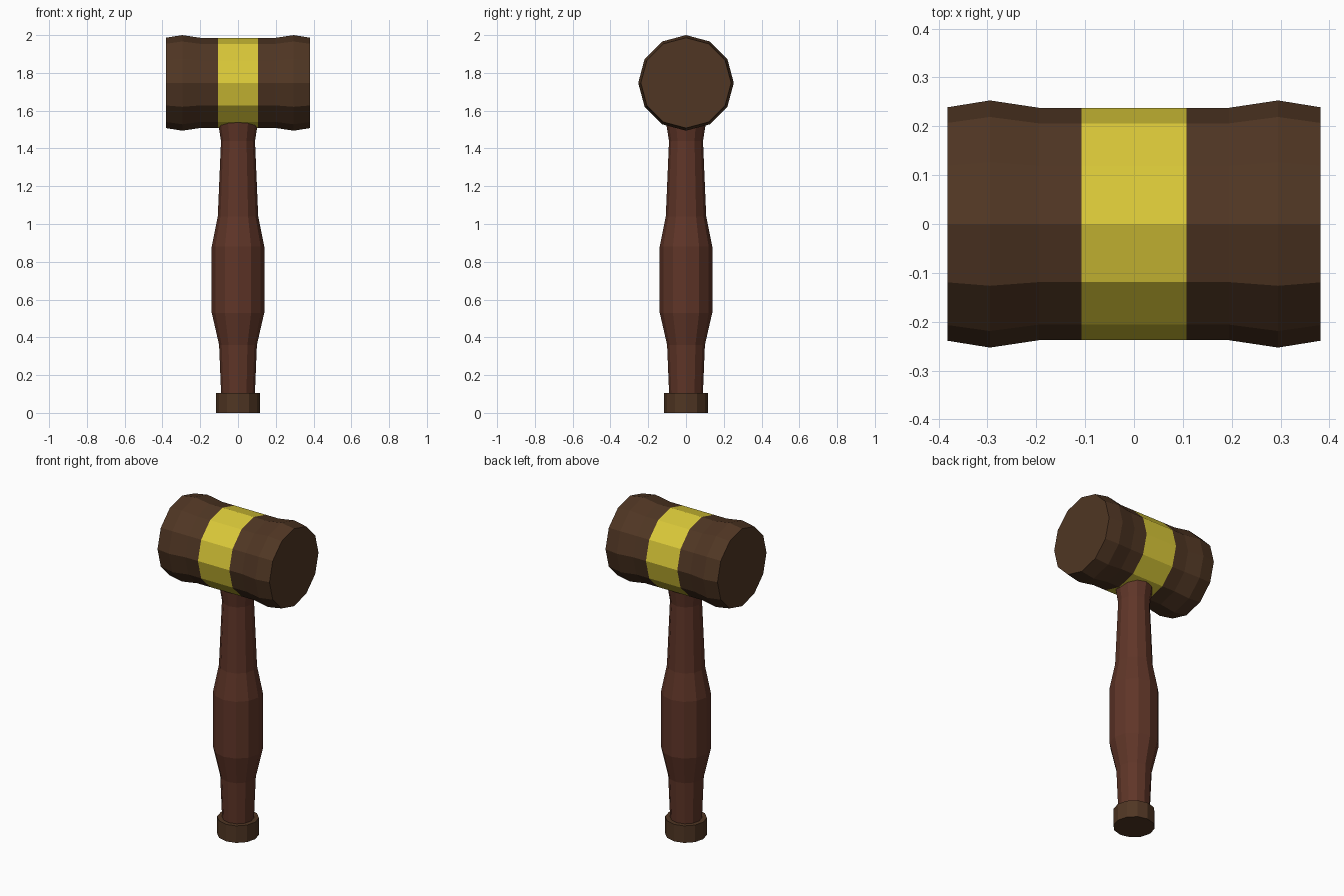
import bpy, bmesh
from math import cos, sin, pi

if "Cube" in bpy.data.objects:
    bpy.data.objects.remove(bpy.data.objects["Cube"])

SIDES = 12
HEAD_Z = 1.747


def material(name, rgb):
    m = bpy.data.materials.new(name)
    m.diffuse_color = (*rgb, 1)
    m.use_nodes = True
    m.node_tree.nodes["Principled BSDF"].inputs["Base Color"].default_value = m.diffuse_color
    return m


def lathe(name, profile, mat, axis='Z', height=0.0, cap_start=False, cap_end=False):
    """Turn (position, radius) points around the z or x axis with flat sides."""
    bm = bmesh.new()
    rings = []
    for p, r in profile:
        ring = []
        for k in range(SIDES):
            a = 2 * pi * k / SIDES
            u, v = r * cos(a), r * sin(a)
            co = (u, v, p) if axis == 'Z' else (p, u, v)
            ring.append(bm.verts.new((co[0], co[1], co[2] + height)))
        rings.append(ring)
    for lo, hi in zip(rings, rings[1:]):
        for k in range(SIDES):
            j = (k + 1) % SIDES
            bm.faces.new((lo[k], lo[j], hi[j], hi[k]))
    if cap_start:
        bm.faces.new(rings[0][::-1])
    if cap_end:
        bm.faces.new(rings[-1])
    mesh = bpy.data.meshes.new(name)
    bm.to_mesh(mesh)
    bm.free()
    mesh.materials.append(mat)
    ob = bpy.data.objects.new(name, mesh)
    bpy.context.collection.objects.link(ob)
    return ob


dark_wood = material("dark_wood", (0.08, 0.037, 0.017))
red_wood = material("red_wood", (0.115, 0.036, 0.021))
brass = material("brass", (0.70, 0.58, 0.04))

# Head: two turned halves, meeting the band flush
half = [(0.107, 0.238), (0.195, 0.238), (0.295, 0.253), (0.382, 0.239)]
lathe("head_right", half, dark_wood, 'X', HEAD_Z, cap_end=True)
lathe("head_left", [(-x, r) for x, r in reversed(half)], dark_wood, 'X', HEAD_Z,
      cap_start=True)

# Yellow band around the middle of the head
lathe("head_band", [(-0.107, 0.238), (0.107, 0.238)], brass, 'X', HEAD_Z)

# Turned handle, running slightly into the head
lathe("handle", [(0.09, 0.089), (0.36, 0.100), (0.53, 0.139), (0.88, 0.139),
                 (1.04, 0.107), (1.44, 0.090), (1.55, 0.108)],
      red_wood, cap_start=True, cap_end=True)

# Pommel at the foot of the handle
lathe("pommel", [(0.0, 0.117), (0.105, 0.117)], dark_wood, cap_start=True, cap_end=True)
